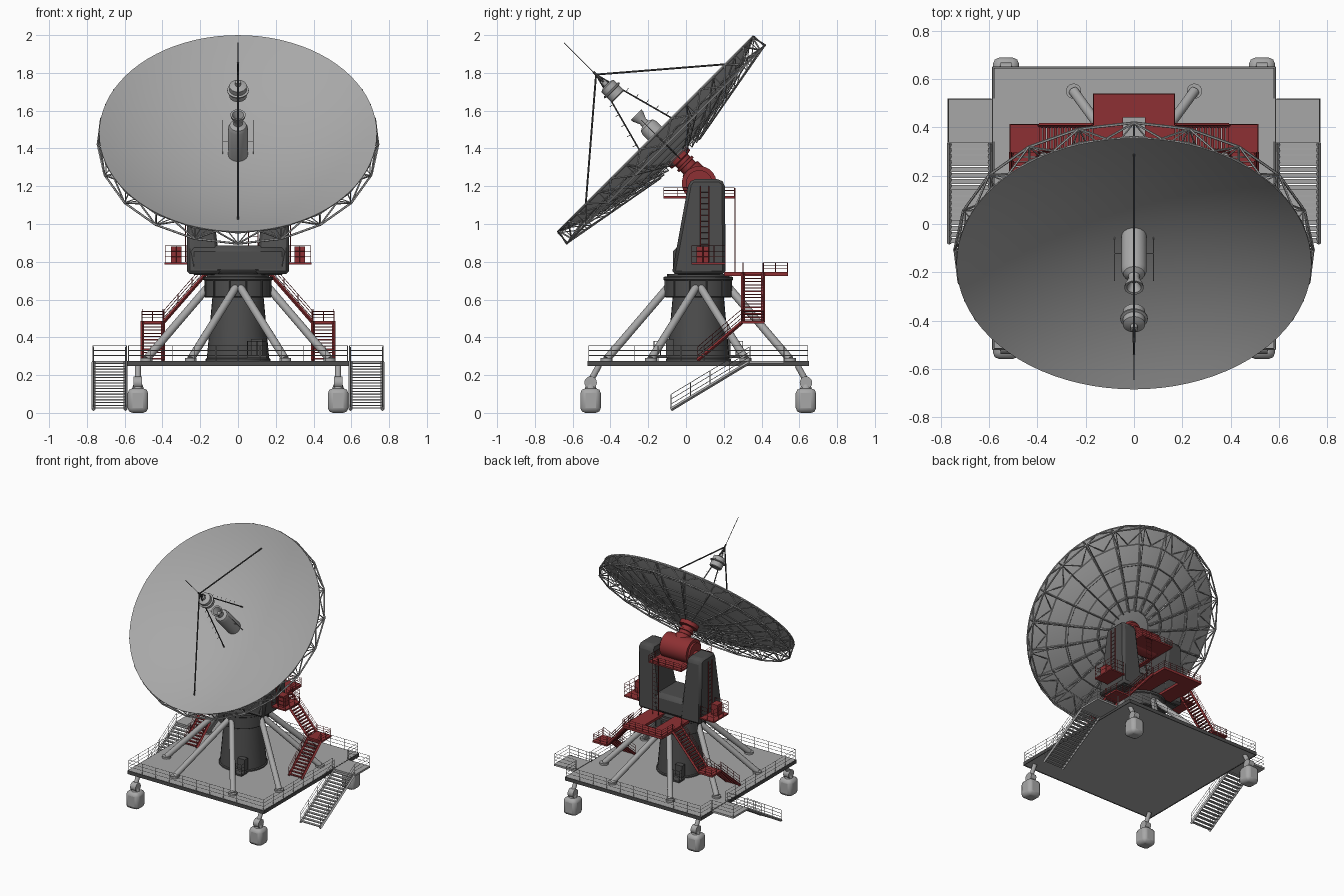
import bpy, bmesh, math
from mathutils import Vector as V, Matrix as M

if "Cube" in bpy.data.objects:
    bpy.data.objects.remove(bpy.data.objects["Cube"])


def material(name, rgb):
    m = bpy.data.materials.new(name)
    m.diffuse_color = (*rgb, 1)
    m.use_nodes = True
    m.node_tree.nodes["Principled BSDF"].inputs["Base Color"].default_value = m.diffuse_color
    return m


GREY = material("grey_paint", (0.39, 0.39, 0.39))
RED = material("red_paint", (0.27, 0.03, 0.033))
DARK = material("dark_steel", (0.075, 0.075, 0.075))
CY = 0.065                                        # tower axis in y
DISH = M.Translation((0, -0.165, 1.48)) @ M.Rotation(math.radians(45), 4, 'X')


def finish(name, bm, mat=GREY, xf=None, bevel=0, mirror=False, segs=1):
    if xf:
        bm.transform(xf)
    if mirror:
        geo = bmesh.ops.duplicate(bm, geom=bm.verts[:] + bm.edges[:] + bm.faces[:])["geom"]
        vs = [g for g in geo if isinstance(g, bmesh.types.BMVert)]
        bmesh.ops.scale(bm, vec=(-1, 1, 1), verts=vs)
        bmesh.ops.reverse_faces(bm, faces=[g for g in geo if isinstance(g, bmesh.types.BMFace)])
    me = bpy.data.meshes.new(name)
    bm.to_mesh(me)
    bm.free()
    ob = bpy.data.objects.new(name, me)
    bpy.context.collection.objects.link(ob)
    me.materials.append(mat)
    if bevel:
        md = ob.modifiers.new("bevel", 'BEVEL')
        md.width, md.segments = bevel, segs
    bpy.ops.object.select_all(action='DESELECT')
    ob.select_set(True)
    bpy.context.view_layer.objects.active = ob
    bpy.ops.object.shade_smooth_by_angle(angle=math.radians(35))


def rod(bm, p, q, r=0.003, n=5):
    p, q = V(p), V(q)
    d = q - p
    mt = M.Translation((p + q) / 2) @ d.to_track_quat('Z', 'Y').to_matrix().to_4x4()
    bmesh.ops.create_cone(bm, cap_ends=True, segments=n, radius1=r, radius2=r, depth=d.length, matrix=mt)


def box(bm, lo, hi):
    lo, hi = V(lo), V(hi)
    bmesh.ops.create_cube(bm, size=1, matrix=M.Translation((lo + hi) / 2) @ M.Diagonal((*(hi - lo), 1)))


def lathe(bm, prof, seg=32, at=(0, 0, 0)):
    rings = [[bm.verts.new(V(at) + V((r * math.cos(math.tau * i / seg), r * math.sin(math.tau * i / seg), z)))
              for i in range(seg)] for r, z in prof]
    for a, b in zip(rings, rings[1:]):
        for i in range(seg):
            j = (i + 1) % seg
            bm.faces.new((a[i], a[j], b[j], b[i]))
    bm.faces.new(rings[0][::-1])
    bm.faces.new(rings[-1])


def railing(bm, pts, h=0.08, gap=0.12):
    for a, b in zip(pts, pts[1:]):
        a, b = V(a), V(b)
        n = max(1, round((b - a).length / gap))
        for i in range(n + 1):
            p = a.lerp(b, i / n)
            rod(bm, p, p + V((0, 0, h)), 0.002, 4)
        for k in (0.35, 0.68, 1):
            rod(bm, a + V((0, 0, h * k)), b + V((0, 0, h * k)), 0.0016, 4)


def stairs(bm, a, b, w, n, h=0.08):
    a, b, w = V(a), V(b), V(w)
    run = V((abs(b.x - a.x), abs(b.y - a.y), 0)) / n * 0.42
    half = V((abs(w.x), abs(w.y), 0.003)) + run
    for i in range(n):
        c = a.lerp(b, (i + 0.5) / n)
        box(bm, c - half, c + half)
    for s in (-1, 1):
        rod(bm, a + w * s, b + w * s, 0.01, 4)
        railing(bm, [a + w * s, b + w * s], h)


def ladder(bm, lo, hi, w):
    lo, hi, w = V(lo), V(hi), V(w)
    rod(bm, lo - w, hi - w, 0.003)
    rod(bm, lo + w, hi + w, 0.003)
    n = int((hi - lo).length / 0.03)
    for i in range(1, n):
        c = lo.lerp(hi, i / n)
        rod(bm, c - w, c + w, 0.0012, 4)


# --- Base deck, dark edge beams, railings and feet
bm = bmesh.new()
box(bm, (-0.583, CY - 0.583, 0.25), (0.583, CY + 0.583, 0.276))
finish("base_deck", bm)
bm = bmesh.new()
for s in (-1, 1):
    box(bm, (-0.585, CY + s * 0.584 - 0.003, 0.248), (0.585, CY + s * 0.584 + 0.003, 0.275))
    box(bm, (s * 0.584 - 0.003, CY - 0.585, 0.248), (s * 0.584 + 0.003, CY + 0.585, 0.275))
finish("deck_edge_beams", bm, DARK)
bm = bmesh.new()
e, f, b, z = 0.58, CY - 0.58, CY + 0.58, 0.276
railing(bm, [(-e, 0.34, z), (-e, f, z), (e, f, z), (e, 0.34, z)])
railing(bm, [(-e, 0.52, z), (-e, b, z), (e, b, z), (e, 0.52, z)])
finish("deck_railing", bm)
for sy, nm in ((-1, "front"), (1, "back")):
    bm = bmesh.new()
    y = CY + sy * 0.57
    box(bm, (0.476, y - 0.054, 0), (0.584, y + 0.054, 0.13))
    finish(nm + "_feet", bm, bevel=0.026, mirror=True, segs=2)
    bm = bmesh.new()
    lathe(bm, [(0.034, 0.12), (0.024, 0.15)], 16, (0.53, y, 0))
    rod(bm, (0.507, y, 0.16), (0.553, y, 0.16), 0.033, 20)
    rod(bm, (0.53, y, 0.17), (0.53, y - sy * 0.045, 0.252), 0.016, 12)
    finish(nm + "_foot_joints", bm, mirror=True)

# --- Outer stairs with landings
bm = bmesh.new()
box(bm, (0.59, 0.335, 0.262), (0.772, 0.52, 0.276))
railing(bm, [(0.59, 0.517, z), (0.768, 0.517, z), (0.768, 0.34, z)])
stairs(bm, (0.68, -0.08, 0.018), (0.68, 0.335, 0.268), (0.085, 0, 0), 17)
finish("outer_stairs", bm, mirror=True)

# --- Pedestal, drum and struts
bm = bmesh.new()
lathe(bm, [(0.172, 0.27), (0.172, 0.285), (0.165, 0.29), (0.135, 0.62)], 32, (0, CY, 0))
finish("pedestal", bm, DARK)
bm = bmesh.new()
lathe(bm, [(0.172, 0.61), (0.178, 0.615), (0.178, 0.70), (0.185, 0.705), (0.185, 0.72), (0.165, 0.722),
           (0.165, 0.735)], 24, (0, CY, 0))
for i in range(12):
    a = math.tau * (i + 0.5) / 12
    d = V((math.cos(a), math.sin(a), 0)) * 0.178
    rod(bm, V((0, CY, 0.615)) + d, V((0, CY, 0.705)) + d, 0.006, 4)
finish("bearing_drum", bm, DARK)
bm = bmesh.new()
for k in range(4):
    t = M.Translation((0, CY, 0)) @ M.Rotation(k * math.pi / 2, 4, 'Z')
    for s in (-1, 1):
        rod(bm, t @ V((s * 0.012, -0.16, 0.665)), t @ V((s * 0.25, -0.485, 0.285)), 0.021, 14)
        rod(bm, t @ V((s * 0.25, -0.485, 0.274)), t @ V((s * 0.25, -0.485, 0.29)), 0.032, 14)
finish("support_struts", bm)

# --- Small service entries by the pedestal
bm = bmesh.new()
for s in (-1, 1):
    x, y = -s * 0.1, CY + s * 0.2
    box(bm, (x - 0.05, y - 0.035, 0.29), (x + 0.05, y + 0.035, 0.302))
    box(bm, (x - 0.03, y - s * 0.05 - 0.02, 0.3), (x + 0.03, y - s * 0.05 + 0.02, 0.39))
    railing(bm, [(x - 0.05, y, 0.3), (x - 0.05, y + s * 0.035, 0.3), (x + 0.05, y + s * 0.035, 0.3),
                 (x + 0.05, y, 0.3)], 0.08, 0.05)
finish("pedestal_entries", bm, DARK)

# --- Yoke: base and two tapering arms
bm = bmesh.new()
box(bm, (-0.262, -0.07, 0.73), (0.262, 0.208, 0.885))
finish("yoke_base", bm, DARK, bevel=0.03)
bm = bmesh.new()
prof = [(-0.075, 0.735), (0.21, 0.735), (0.206, 1.215), (0.18, 1.238), (0.035, 1.238), (0.013, 1.215)]
inner = [bm.verts.new((0.09 + 0.06 * min(1, (z - 0.735) / 0.3), y, z)) for y, z in prof]
outer = [bm.verts.new((0.27, y, z)) for y, z in prof]
bm.faces.new(inner[::-1])
bm.faces.new(outer)
for i in range(6):
    j = (i + 1) % 6
    bm.faces.new((inner[i], inner[j], outer[j], outer[i]))
finish("yoke_arms", bm, DARK, bevel=0.018, mirror=True)

# --- Side balconies and arm ladders
bm = bmesh.new()
box(bm, (0.262, 0.03, 0.785), (0.388, 0.21, 0.795))
box(bm, (0.3, 0.055, 0.795), (0.355, 0.12, 0.88))
railing(bm, [(0.27, 0.03, 0.795), (0.385, 0.03, 0.795), (0.385, 0.208, 0.795), (0.27, 0.208, 0.795)], 0.09, 0.06)
ladder(bm, (0.278, 0.1, 0.8), (0.278, 0.1, 1.2), (0, 0.022, 0))
finish("arm_balconies", bm, RED, mirror=True)

# --- Red back platform, inner stairs, back ladder
bm = bmesh.new()
z = 0.745
box(bm, (-0.17, 0.44, z - 0.02), (0.17, 0.54, z))
for s in (-1, 1):
    x0, x1 = sorted((s * 0.045, s * 0.17))
    box(bm, (x0, 0.2, z - 0.02), (x1, 0.44, z))
    railing(bm, [(s * 0.168, 0.41, z), (s * 0.168, 0.537, z), (0, 0.537, z)], 0.05, 0.06)
ladder(bm, (0.08, 0.26, z), (0.08, 0.26, 1.19), (0.025, 0, 0))
finish("back_platform", bm, RED)
bm = bmesh.new()
box(bm, (0.39, 0.295, 0.473), (0.515, 0.415, 0.487))
railing(bm, [(0.51, 0.295, 0.487), (0.51, 0.412, 0.487), (0.395, 0.412, 0.487)], 0.05, 0.06)
stairs(bm, (0.452, 0.06, 0.278), (0.452, 0.297, 0.48), (0.055, 0, 0), 12, 0.07)
stairs(bm, (0.392, 0.355, 0.483), (0.17, 0.355, 0.737), (0, 0.053, 0), 15, 0.06)
finish("inner_stairs", bm, RED, mirror=True)

# --- Elevation hub, neck and hub platform
bm = bmesh.new()
rod(bm, (-0.115, 0.07, 1.215), (0.115, 0.07, 1.215), 0.092, 32)
rod(bm, (-0.13, 0.07, 1.215), (0.13, 0.07, 1.215), 0.07, 32)
rod(bm, (-0.2, 0.07, 1.18), (0.2, 0.07, 1.18), 0.045, 24)
finish("elevation_hub", bm, RED)
bm = bmesh.new()
lathe(bm, [(0.07, -0.165), (0.07, -0.195), (0.046, -0.2), (0.046, -0.22), (0.055, -0.222), (0.055, -0.235),
           (0.046, -0.237), (0.046, -0.26), (0.058, -0.265), (0.058, -0.34)], 24)
bmesh.ops.reverse_faces(bm, faces=bm.faces[:])
finish("dish_neck", bm, RED, DISH)
bm = bmesh.new()
box(bm, (-0.14, 0.12, 1.135), (0.14, 0.26, 1.147))
for s in (-1, 1):
    x0, x1 = sorted((s * 0.118, s * 0.148))
    box(bm, (x0, -0.12, 1.135), (x1, 0.13, 1.147))
    railing(bm, [(s * 0.14, -0.118, 1.147), (s * 0.14, 0.256, 1.147), (0, 0.256, 1.147)], 0.045, 0.08)
box(bm, (-0.14, -0.12, 1.135), (0.14, -0.08, 1.147))
finish("hub_platform", bm, RED)


# --- Dish shell (front and back skin)
def bowl(r):
    return 0.16 * (r / 0.735) ** 2 - 0.16


bm = bmesh.new()
rs = [0.03 + 0.705 * i / 14 for i in range(15)]
lathe(bm, [(r, bowl(r) - 0.007) for r in rs] + [(r, bowl(r)) for r in rs[::-1]], 80)
finish("dish_shell", bm, GREY, DISH)


# --- Dish back truss: radial ribs, rings, rim zigzag
def pol(r, k, a):
    t = math.tau * k / 20
    return V((r * math.cos(t), r * math.sin(t), a))


def chord(r):
    return -0.19 + 0.107 * (r - 0.15) / 0.593


bm = bmesh.new()
steps = [0.15, 0.25, 0.36, 0.48, 0.61, 0.735]
for k in range(20):
    for i, r in enumerate(steps):
        rod(bm, pol(r, k, bowl(r) - 0.01), pol(r, k + 1, bowl(r) - 0.01), 0.004)
        rod(bm, pol(r, k, bowl(r) - 0.008), pol(r, k, chord(r)), 0.0025, 4)
        if i:
            q = steps[i - 1]
            rod(bm, pol(q, k, bowl(q) - 0.009), pol(r, k, bowl(r) - 0.009), 0.004)
            rod(bm, pol(q, k, chord(q)), pol(r, k, chord(r)), 0.0035, 4)
            rod(bm, pol(q, k, chord(q)), pol(r, k, bowl(r) - 0.009), 0.0025, 4)
        if i in (1, 3):
            rod(bm, pol(r, k, chord(r)), pol(r, k + 1, chord(r)), 0.0025, 4)
    n = pol(0.743, k, -0.083)
    rod(bm, n, pol(0.743, k + 1, -0.083), 0.006)
    for s in (-0.5, 0.5):
        rod(bm, n, pol(0.735, k + s, -0.006), 0.005)
        rod(bm, n, pol(0.61, k + s, bowl(0.61) - 0.008), 0.0035, 4)
finish("dish_truss", bm, GREY, DISH)

# --- Feed horn and its side brackets
bm = bmesh.new()
lathe(bm, [(0.052, -0.165), (0.052, 0.04), (0.044, 0.06), (0.024, 0.072), (0.022, 0.09), (0.038, 0.125),
           (0.04, 0.14), (0.03, 0.138), (0.012, 0.1)], 32)
finish("feed_horn", bm, GREY, DISH)
bm = bmesh.new()
for s in (-1, 1):
    x = s * 0.08
    rod(bm, (x, 0, -0.155), (x, 0, 0.1), 0.002)
    rod(bm, (x, 0, -0.06), (s * 0.045, 0, -0.06), 0.002)
finish("horn_brackets", bm, GREY, DISH)

# --- Sub-reflector and its support legs with mast
bm = bmesh.new()
lathe(bm, [(0.04, 0.275), (0.046, 0.28), (0.046, 0.315), (0.057, 0.318), (0.057, 0.324), (0.046, 0.327),
           (0.046, 0.355), (0.03, 0.362), (0.015, 0.364), (0.015, 0.385)], 32)
finish("sub_reflector", bm, GREY, DISH)
bm = bmesh.new()
top = V((0, 0, 0.44))
for s in (-1, 1):
    rod(bm, top, (0, s * 0.585, bowl(0.585)), 0.005, 8)
    foot = V((0, s * 0.16, bowl(0.16)))
    rod(bm, top, foot, 0.004, 8)
    for i in range(2, 9):
        c = top.lerp(foot, i / 10)
        rod(bm, c - V((0, s * 0.005, 0)), c + V((0, s * 0.022, 0.006)), 0.0015, 4)
rod(bm, (0, 0, 0.36), (0, 0, 0.46), 0.006, 8)
rod(bm, (0, 0, 0.44), (0, 0, 0.68), 0.002)
finish("feed_legs", bm, DARK, DISH)
